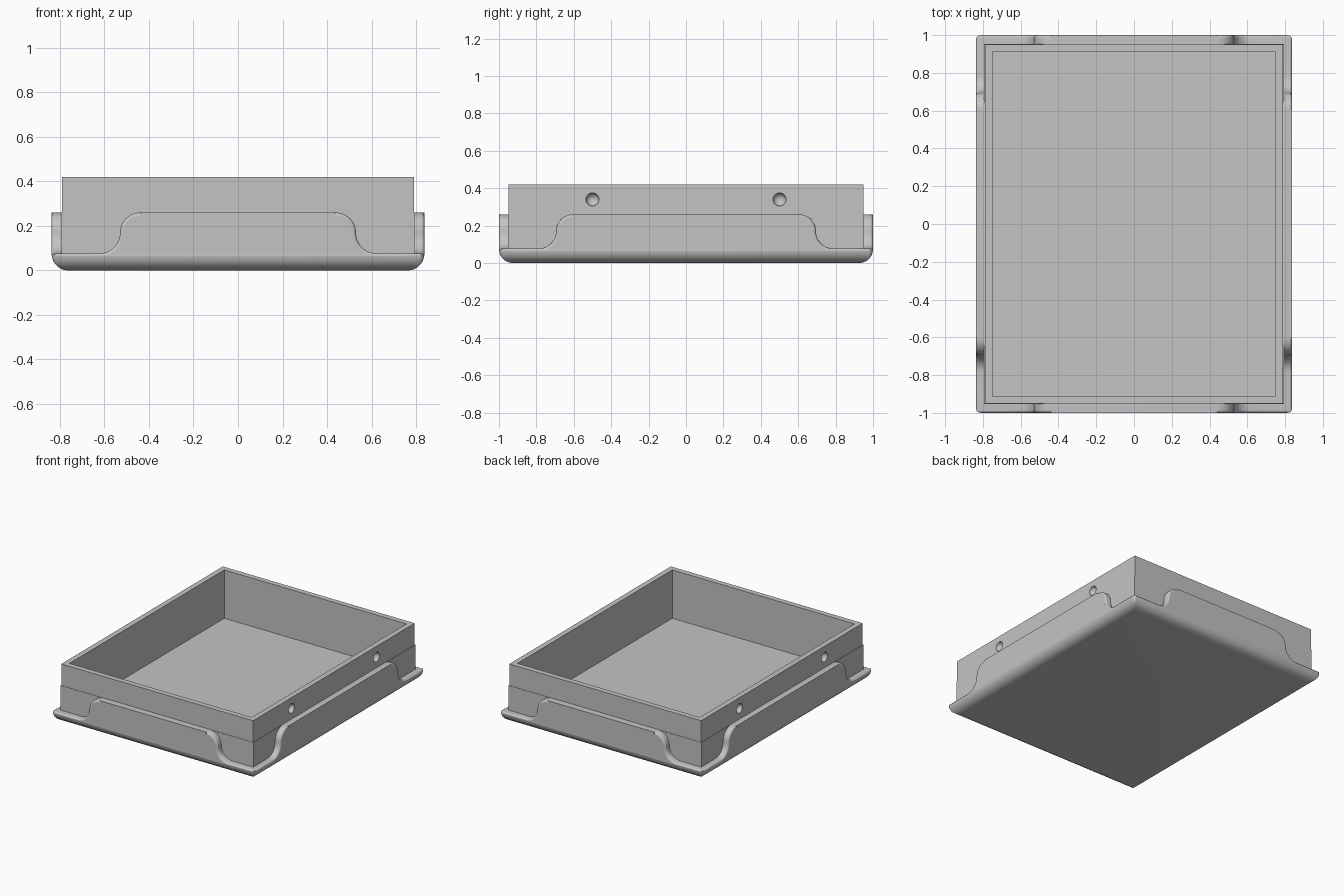
import bpy, bmesh, math
from math import sin, cos, pi, sqrt

if "Cube" in bpy.data.objects:
    bpy.data.objects.remove(bpy.data.objects["Cube"])

grey = bpy.data.materials.new("light grey")
grey.use_nodes = True
colour = (0.55, 0.55, 0.55, 1)
grey.diffuse_color = colour
grey.node_tree.nodes["Principled BSDF"].inputs["Base Color"].default_value = colour

HALF_X, HALF_Y = 0.837, 1.0      # outer tray
BOX_X, BOX_Y, BOX_TOP = 0.79, 0.95, 0.42
WALL, FLOOR = 0.04, 0.06
PANEL_TOP, LIP = 0.26, 0.077
EDGE = 0.015                     # rounding of the lip


def finish(name, bm):
    bmesh.ops.recalc_face_normals(bm, faces=bm.faces)
    mesh = bpy.data.meshes.new(name)
    bm.to_mesh(mesh)
    bm.free()
    mesh.materials.append(grey)
    ob = bpy.data.objects.new(name, mesh)
    bpy.context.collection.objects.link(ob)
    return ob


def loft(bm, rings):
    """Close a stack of equal rings into a solid."""
    loops = [[bm.verts.new(p) for p in ring] for ring in rings]
    n = len(loops[0])
    for a, b in zip(loops, loops[1:]):
        for i in range(n):
            bm.faces.new((a[i], a[(i + 1) % n], b[(i + 1) % n], b[i]))
    bm.faces.new(loops[0])
    bm.faces.new(loops[-1])


def cut(target, cutter):
    cutter.hide_render = True
    cutter.hide_viewport = True
    cutter.display_type = 'WIRE'
    mod = target.modifiers.new(cutter.name, 'BOOLEAN')
    mod.operation, mod.solver, mod.object = 'DIFFERENCE', 'EXACT', cutter


def apply_and_smooth(ob):
    """Bake the cuts, drop the cutters and smooth the rounded faces."""
    graph = bpy.context.evaluated_depsgraph_get()
    mesh = bpy.data.meshes.new_from_object(ob.evaluated_get(graph))
    cutters = [m.object for m in ob.modifiers]
    ob.modifiers.clear()
    ob.data = mesh
    for c in cutters:
        bpy.data.objects.remove(c)
    bpy.ops.object.select_all(action='DESELECT')
    ob.select_set(True)
    bpy.context.view_layer.objects.active = ob
    bpy.ops.object.shade_smooth_by_angle(angle=math.radians(35))


def rounded_ring(inset, z, radius=0.025):
    r = max(radius - inset, 0.002)
    pts = []
    for k, (sx, sy) in enumerate(((1, 1), (-1, 1), (-1, -1), (1, -1))):
        cx, cy = sx * (HALF_X - inset - r), sy * (HALF_Y - inset - r)
        for i in range(7):
            a = (k + i / 6) * pi / 2
            pts.append((cx + r * cos(a), cy + r * sin(a), z))
    return pts


def box_solid(name, x, y, z0, z1):
    bm = bmesh.new()
    corners = ((x, y), (-x, y), (-x, -y), (x, -y))
    loft(bm, [[(px, py, z) for px, py in corners] for z in (z0, z1)])
    return finish(name, bm)


def notch_profile(mid, e):
    """S-shaped notch outline, lowered into the tray by e."""
    r = (PANEL_TOP - LIP) / 2
    zc = LIP + r
    pts = [(1.2, LIP - e)]
    for i in range(13):
        a = 1.5 * pi - i / 12 * pi / 2
        pts.append((mid + r + (r + e) * cos(a), zc + (r + e) * sin(a)))
    for i in range(1, 13):
        a = i / 12 * pi / 2
        pts.append((mid - r + (r - e) * cos(a), zc + (r - e) * sin(a)))
    return pts + [(mid - r, 0.4), (1.2, 0.4)]


def notch_cutter(name, mid, inner, outer, along_x):
    bm = bmesh.new()
    # depth and drop pairs: flat from the box, then rounding over at the outside
    steps = [(inner, 0)]
    for i in range(7):
        a = i / 6 * pi / 2 * 0.95
        steps.append((outer - EDGE + EDGE * sin(a), EDGE * (1 - cos(a))))
    steps.append((outer + 0.1, steps[-1][1]))
    for s in (1, -1):
        for t in (1, -1):
            rings = []
            for d, e in steps:
                prof = notch_profile(mid, e)
                rings.append([(s * u, t * d, z) if along_x else (t * d, s * u, z)
                              for u, z in prof])
            loft(bm, rings)
    return finish(name, bm)


# Outer tray with rounded bottom edge, notched at the four corners
bm = bmesh.new()
R = 0.075
rings = []
for i in range(13):
    a = i / 12 * pi / 2
    rings.append(rounded_ring(R * (1 - sin(a)), R * (1 - cos(a))))
rings.append(rounded_ring(0, PANEL_TOP))
loft(bm, rings)
tray = finish("outer_tray", bm)
cut(tray, notch_cutter("end_notches", 0.53, BOX_Y + 0.003, HALF_Y, True))
cut(tray, notch_cutter("side_notches", 0.695, BOX_X + 0.003, HALF_X, False))
cut(tray, box_solid("tray_hollow", BOX_X - 0.02, BOX_Y - 0.02, FLOOR - 0.02, 0.5))
apply_and_smooth(tray)

# Inner box with open top and four round dimples on its long sides
box = box_solid("inner_box", BOX_X, BOX_Y, FLOOR - 0.03, BOX_TOP)
cut(box, box_solid("box_hollow", BOX_X - WALL, BOX_Y - WALL, FLOOR, 0.5))
bm = bmesh.new()
for sx in (1, -1):
    for sy in (1, -1):
        made = bmesh.ops.create_uvsphere(bm, u_segments=32, v_segments=16, radius=0.035)
        bmesh.ops.translate(bm, verts=made["verts"], vec=(sx * BOX_X, sy * 0.5, 0.34))
cut(box, finish("dimples", bm))
apply_and_smooth(box)
